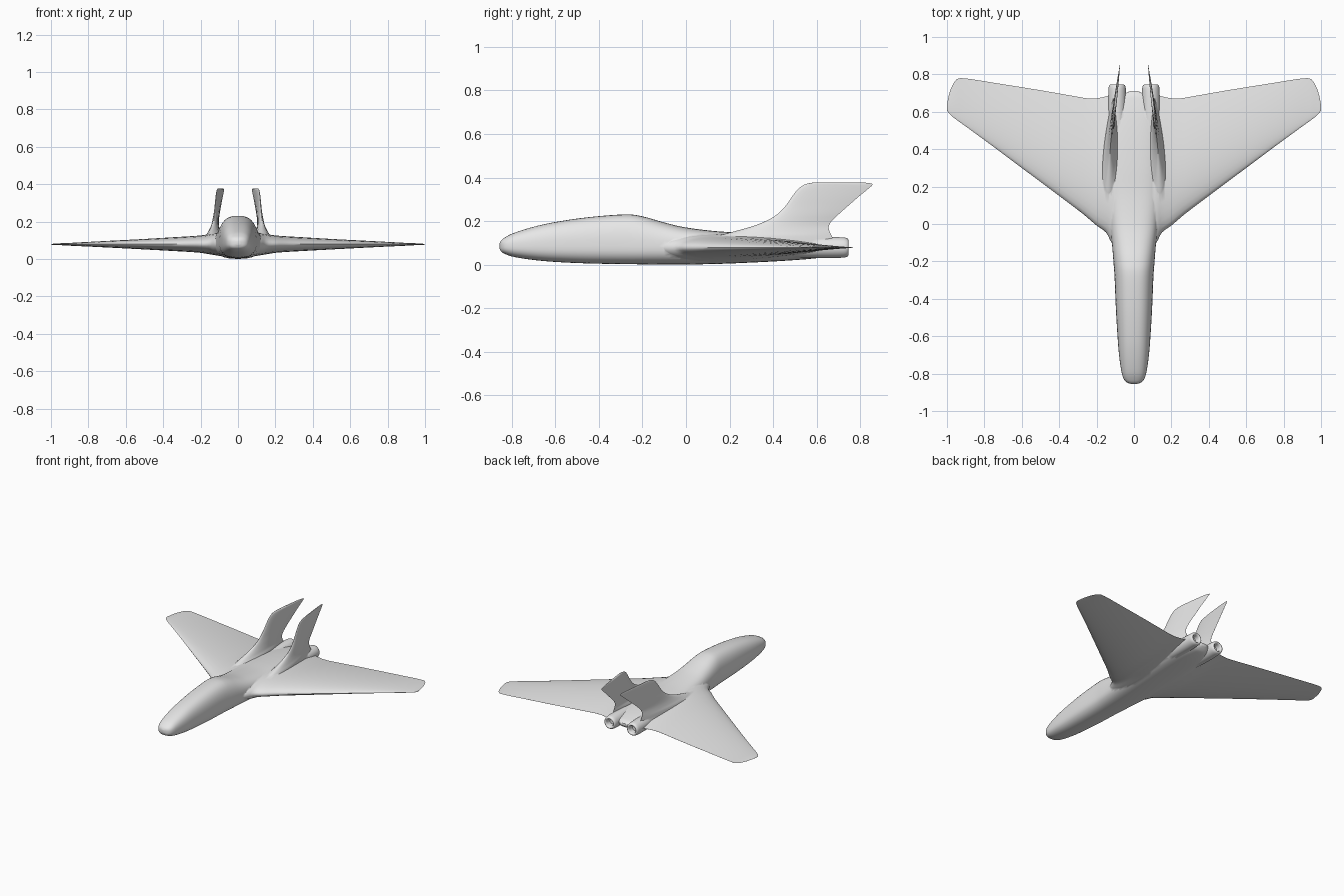
import bpy, bmesh, math

paint = bpy.data.materials.new("light grey")
paint.diffuse_color = (0.8, 0.8, 0.8, 1)


def refine(rows, steps):
    """Pass a smooth curve through rows of station values."""
    out = []
    for i in range(len(rows) - 1):
        a, b, c, d = (rows[max(0, min(len(rows) - 1, i + k))] for k in (-1, 0, 1, 2))
        for s in range(steps):
            t = s / steps
            out.append([q + 0.5 * t * (r - p + t * (2*p - 5*q + 4*r - u + t * (3*(q - r) + u - p)))
                        for p, q, r, u in zip(a, b, c, d)])
    return out + [list(rows[-1])]


def loft(name, rings):
    """Skin a list of equal-length point rings and cap both ends."""
    bm = bmesh.new()
    vs = [[bm.verts.new(p) for p in ring] for ring in rings]
    n = len(vs[0])
    for a, b in zip(vs, vs[1:]):
        for i in range(n):
            j = (i + 1) % n
            bm.faces.new((a[i], a[j], b[j], b[i]))
    bm.faces.new(vs[0])
    bm.faces.new(vs[-1])
    bmesh.ops.recalc_face_normals(bm, faces=bm.faces)
    me = bpy.data.meshes.new(name)
    bm.to_mesh(me)
    bm.free()
    me.materials.append(paint)
    ob = bpy.data.objects.new(name, me)
    bpy.context.collection.objects.link(ob)
    return ob


def foil(n=16):
    """Chord position and signed thickness of a round-nosed section."""
    ts = [(1 - math.cos(math.pi * i / n)) / 2 for i in range(n + 1)]
    shape = lambda t: math.sqrt(t) * (1 - t) / 0.385
    upper = [(t, shape(t) + 0.01 * t) for t in ts]
    lower = [(t, -shape(t) - 0.01 * t) for t in reversed(ts[1:])]
    return upper + lower


def power(v, e):
    return math.copysign(abs(v) ** e, v)


# Fuselage: y, half width, top, bottom
body = [(-0.856, 0.012, 0.098, 0.076), (-0.848, 0.036, 0.112, 0.06), (-0.83, 0.054, 0.126, 0.049),
        (-0.79, 0.067, 0.146, 0.036), (-0.7, 0.08, 0.174, 0.022), (-0.6, 0.088, 0.196, 0.013),
        (-0.45, 0.097, 0.218, 0.006), (-0.28, 0.104, 0.231, 0.003), (-0.2, 0.11, 0.222, 0.002),
        (-0.1, 0.118, 0.194, 0.001), (0.0, 0.128, 0.171, 0.001), (0.15, 0.14, 0.153, 0.004),
        (0.3, 0.145, 0.146, 0.01), (0.45, 0.14, 0.136, 0.018), (0.58, 0.125, 0.122, 0.028),
        (0.66, 0.09, 0.108, 0.04), (0.69, 0.06, 0.1, 0.053), (0.71, 0.022, 0.088, 0.07)]
rings = []
for y, w, top, bot in refine(body, 4):
    mid = 0.085
    ring = []
    for i in range(40):
        a = 2 * math.pi * i / 40
        c, s = math.cos(a), math.sin(a)
        h = top - mid if s > 0 else mid - bot
        ring.append((w * power(c, 0.75), y, mid + h * power(s, 0.8)))
    rings.append(ring)
airframe = loft("airframe", rings)

# Wing: x, leading y, trailing y, top, bottom
span = [(0.0, -0.16, 0.69, 0.14, 0.012), (0.08, -0.15, 0.69, 0.14, 0.014),
        (0.12, -0.1, 0.69, 0.138, 0.02), (0.15, -0.045, 0.682, 0.133, 0.025),
        (0.2, -0.008, 0.672, 0.126, 0.033), (0.25, 0.035, 0.672, 0.122, 0.037),
        (0.3, 0.075, 0.68, 0.119, 0.04), (0.5, 0.225, 0.715, 0.107, 0.051),
        (0.75, 0.412, 0.755, 0.094, 0.064), (0.9, 0.522, 0.778, 0.086, 0.071),
        (0.95, 0.558, 0.772, 0.084, 0.074), (0.98, 0.582, 0.72, 0.082, 0.075),
        (0.994, 0.598, 0.67, 0.081, 0.076), (1.0, 0.612, 0.635, 0.08, 0.077)]
half = refine(span, 3)
full = [[-r[0]] + r[1:] for r in reversed(half[1:])] + half
rings = []
for x, lead, trail, top, bot in full:
    rings.append([(x, lead + t * (trail - lead),
                   0.079 + f * (top - 0.079 if f > 0 else 0.079 - bot)) for t, f in foil()])
parts = [loft("wing", rings)]

# Twin fins: z, leading y, trailing y, leading x, trailing x, half thickness
fin = [(0.09, 0.05, 0.69, 0.137, 0.11, 0.05), (0.13, 0.14, 0.67, 0.136, 0.11, 0.04),
       (0.15, 0.21, 0.66, 0.135, 0.11, 0.029), (0.175, 0.3, 0.655, 0.132, 0.107, 0.02),
       (0.2, 0.365, 0.668, 0.129, 0.104, 0.015), (0.23, 0.417, 0.699, 0.126, 0.1, 0.012),
       (0.27, 0.457, 0.744, 0.122, 0.093, 0.01), (0.31, 0.485, 0.79, 0.119, 0.086, 0.009),
       (0.345, 0.512, 0.832, 0.116, 0.079, 0.008), (0.365, 0.538, 0.855, 0.113, 0.075, 0.007),
       (0.373, 0.56, 0.85, 0.111, 0.075, 0.006), (0.378, 0.59, 0.81, 0.108, 0.081, 0.003)]
# Exhaust pods: y, radius, ending in a recessed nozzle
pod = [(0.3, 0.012), (0.36, 0.03), (0.45, 0.042), (0.56, 0.047), (0.66, 0.048), (0.71, 0.047),
       (0.732, 0.045), (0.743, 0.04), (0.745, 0.034), (0.741, 0.028), (0.73, 0.025), (0.705, 0.023)]
for side, label in ((-1, "left"), (1, "right")):
    rings = []
    for z, lead, trail, xl, xt, thick in refine(fin, 3):
        rings.append([(side * (xl + t * (xt - xl) + f * thick), lead + t * (trail - lead), z)
                      for t, f in foil(12)])
    parts.append(loft(label + "_fin", rings))
    rings = []
    for y, r in refine(pod, 2):
        rings.append([(side * 0.09 + r * math.cos(k * math.pi / 14), y,
                       0.079 + r * math.sin(k * math.pi / 14)) for k in range(28)])
    parts.append(loft(label + "_exhaust_pod", rings))

# Fuse everything into one blended skin
bpy.context.view_layer.objects.active = airframe
airframe.select_set(True)
for part in parts:
    mod = airframe.modifiers.new("fuse", 'BOOLEAN')
    mod.operation = 'UNION'
    mod.solver = 'EXACT'
    mod.object = part
    bpy.ops.object.modifier_apply(modifier=mod.name)
    bpy.data.objects.remove(part)
bpy.ops.object.shade_smooth_by_angle(angle=math.radians(50))
